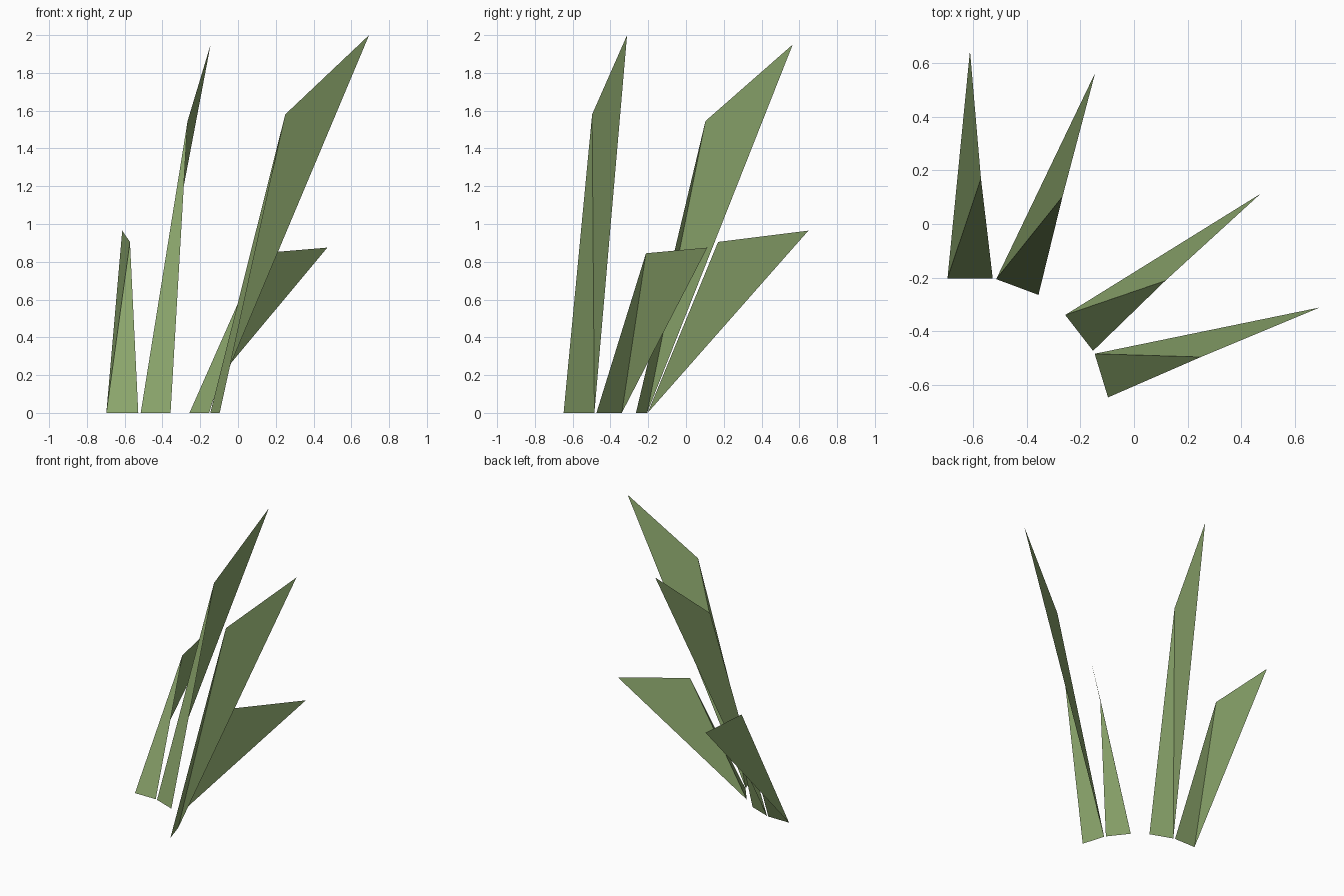
import bpy
import bmesh

if "Cube" in bpy.data.objects:
    bpy.data.objects.remove(bpy.data.objects["Cube"])

# Single leaf green
green = bpy.data.materials.new("leaf_green")
green.diffuse_color = (0.26, 0.38, 0.15, 1.0)
green.use_nodes = True
green.node_tree.nodes["Principled BSDF"].inputs["Base Color"].default_value = green.diffuse_color


def grass_blade(name, inner, outer, bend, tip):
    """Folded blade: a leaning lower triangle and a drooping upper one."""
    bm = bmesh.new()
    a, b, c, d = [bm.verts.new(p) for p in
                  ((*inner, 0.0), (*outer, 0.0), bend, tip)]
    bm.faces.new((a, b, c))
    bm.faces.new((a, c, d))
    mesh = bpy.data.meshes.new(name)
    bm.to_mesh(mesh)
    bm.free()
    mesh.materials.append(green)
    obj = bpy.data.objects.new(name, mesh)
    bpy.context.collection.objects.link(obj)
    return obj


# Blades fan out from the short left one to the tall right one
grass_blade("short_left_blade", (-0.697, -0.203), (-0.528, -0.203),
            (-0.572, 0.17, 0.905), (-0.613, 0.648, 0.965))
grass_blade("tall_left_blade", (-0.515, -0.206), (-0.357, -0.265),
            (-0.267, 0.103, 1.545), (-0.145, 0.565, 1.95))
grass_blade("short_right_blade", (-0.257, -0.34), (-0.153, -0.474),
            (0.117, -0.212, 0.845), (0.473, 0.113, 0.875))
grass_blade("tall_right_blade", (-0.147, -0.485), (-0.097, -0.648),
            (0.25, -0.497, 1.58), (0.694, -0.312, 2.0))
